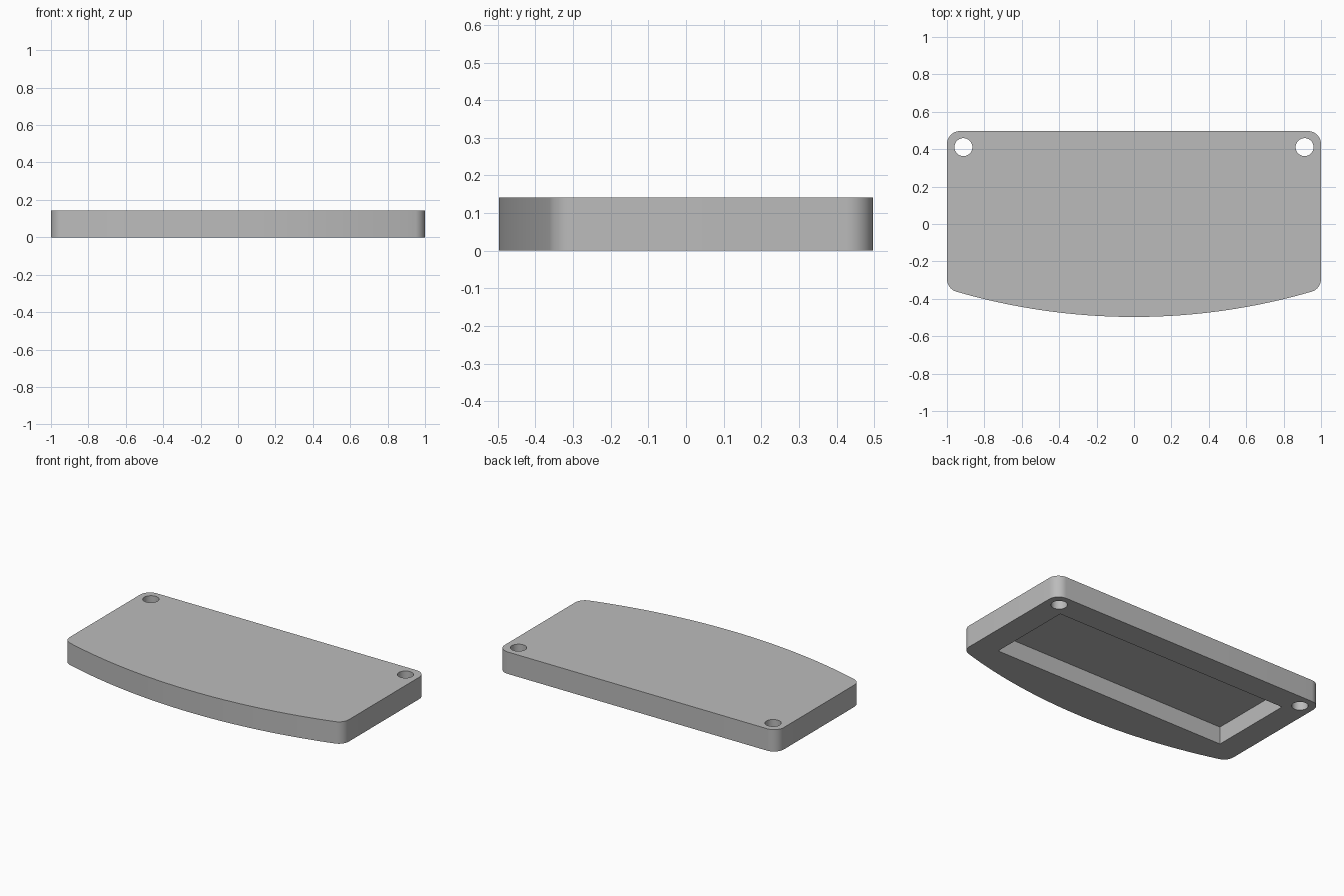
import bpy, bmesh, math
from mathutils import Matrix

if "Cube" in bpy.data.objects:
    bpy.data.objects.remove(bpy.data.objects["Cube"])

HEIGHT, BACK, FRONT = 0.142, 0.497, -0.497
CORNER, BOW = 0.07, 3.4          # corner fillet and front bow radii

grey = bpy.data.materials.new("plain grey")
grey.use_nodes = True
colour = (0.5, 0.5, 0.5, 1)
grey.diffuse_color = colour
grey.node_tree.nodes["Principled BSDF"].inputs["Base Color"].default_value = colour


def make_object(name, bm):
    bmesh.ops.recalc_face_normals(bm, faces=bm.faces)
    mesh = bpy.data.meshes.new(name)
    bm.to_mesh(mesh)
    bm.free()
    mesh.materials.append(grey)
    obj = bpy.data.objects.new(name, mesh)
    bpy.context.collection.objects.link(obj)
    return obj


def arc(cx, cy, r, start, end, steps):
    angles = [start + (end - start) * i / steps for i in range(steps + 1)]
    return [(cx + r * math.cos(a), cy + r * math.sin(a)) for a in angles]


# Half outline: bowed front edge, tangent front fillet, back fillet
bow_y = FRONT + BOW
fillet_x = 1 - CORNER
fillet_y = bow_y - math.sqrt((BOW - CORNER) ** 2 - fillet_x ** 2)
sweep = math.asin(fillet_x / (BOW - CORNER))
down = -math.pi / 2
half = arc(0, bow_y, BOW, down, down + sweep, 16)
half += arc(fillet_x, fillet_y, CORNER, down + sweep, 0, 10)[1:]
half += arc(fillet_x, BACK - CORNER, CORNER, 0, math.pi / 2, 12)
outline = half + [(-x, y) for x, y in reversed(half[1:])]

# Solid cover plate
bm = bmesh.new()
base = bm.faces.new([bm.verts.new((x, y, 0)) for x, y in outline])
top = bmesh.ops.extrude_face_region(bm, geom=[base])["geom"]
bmesh.ops.translate(bm, vec=(0, 0, HEIGHT),
                    verts=[v for v in top if isinstance(v, bmesh.types.BMVert)])
cover = make_object("cover_plate", bm)

# Cutters: underside pocket and two screw holes
cutters = []
bm = bmesh.new()
bmesh.ops.create_cube(bm, size=1, matrix=Matrix.Translation((0, 0.055, 0.013))
                      @ Matrix.Diagonal((1.68, 0.56, 0.2, 1)))
cutters.append(make_object("pocket_cutter", bm))
for side, name in ((1, "left"), (-1, "right")):
    bm = bmesh.new()
    bmesh.ops.create_cone(bm, cap_ends=True, segments=40, radius1=0.048,
                          radius2=0.048, depth=0.4,
                          matrix=Matrix.Translation((side * 0.912, 0.411, HEIGHT / 2)))
    cutters.append(make_object(name + "_hole_cutter", bm))

bpy.ops.object.select_all(action="DESELECT")
cover.select_set(True)
bpy.context.view_layer.objects.active = cover
for cutter in cutters:
    cutter.hide_render = True
    mod = cover.modifiers.new(cutter.name, "BOOLEAN")
    mod.operation, mod.solver, mod.object = "DIFFERENCE", "EXACT", cutter
    bpy.ops.object.modifier_apply(modifier=mod.name)
    bpy.data.objects.remove(cutter)

bpy.ops.object.shade_smooth_by_angle(angle=math.radians(30))
